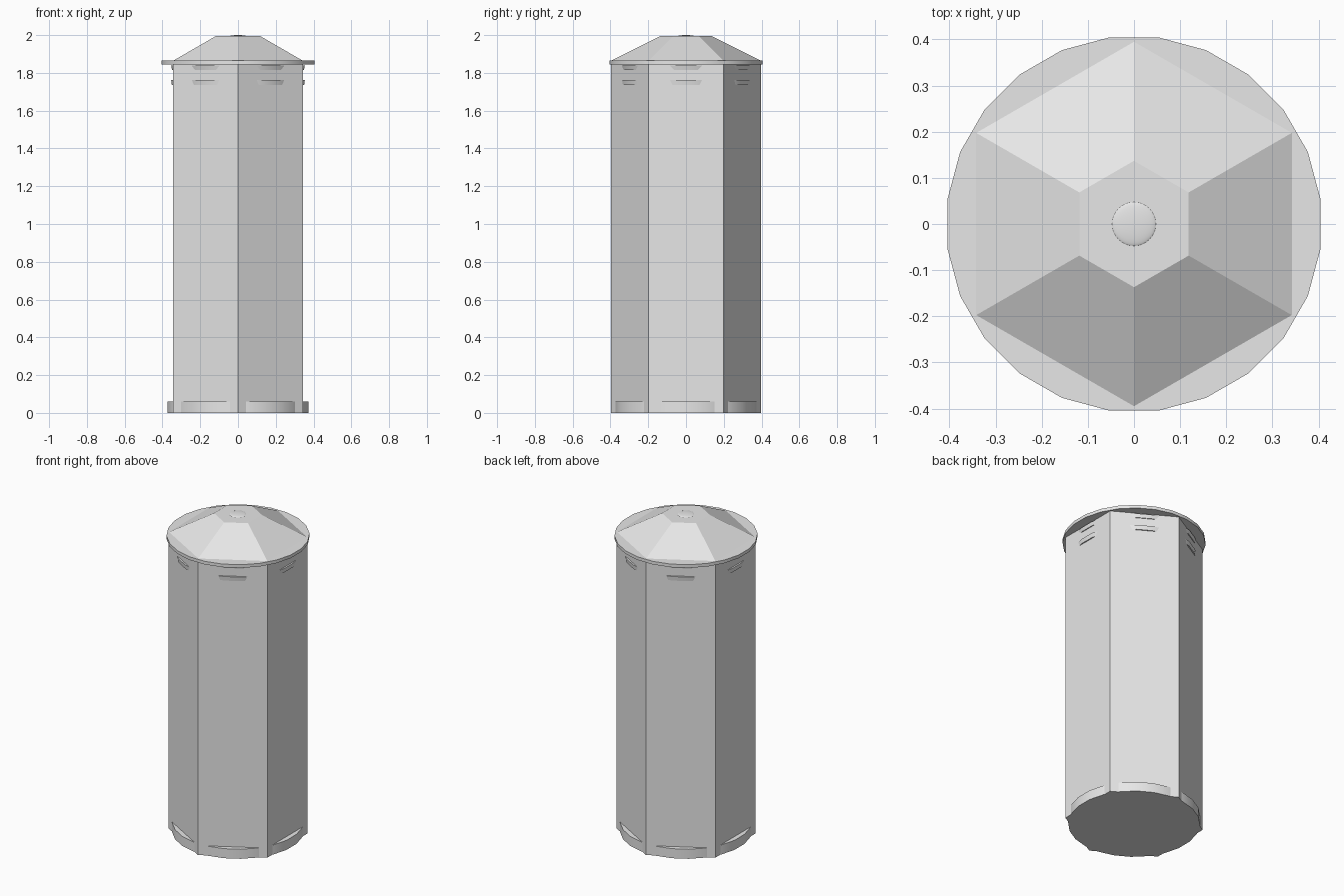
import bpy, math

if "Cube" in bpy.data.objects:
    bpy.data.objects.remove(bpy.data.objects["Cube"])

# Single painted-metal colour
grey = bpy.data.materials.new("light_grey")
grey.diffuse_color = (0.8, 0.8, 0.8, 1)
grey.use_nodes = True
grey.node_tree.nodes["Principled BSDF"].inputs["Base Color"].default_value = grey.diffuse_color


def prism(name, sides, r_low, r_high, z0, z1, turn, smooth=True):
    """Capped prism or frustum between two heights."""
    bpy.ops.mesh.primitive_cone_add(vertices=sides, radius1=r_low, radius2=r_high,
                                    depth=z1 - z0, location=(0, 0, (z0 + z1) / 2),
                                    rotation=(0, 0, math.radians(turn)))
    obj = bpy.context.object
    obj.name = name
    obj.data.materials.append(grey)
    if smooth:
        bpy.ops.object.shade_smooth_by_angle(angle=math.radians(30))
    return obj


# Six-sided body with corners to the front and back
prism("body", 6, 0.397, 0.397, 0, 1.85, 0, smooth=False)

# Round foot that shows through each flat face
prism("base_ring", 24, 0.376, 0.376, 0, 0.06, 7.5)

# Thin louvre discs just breaking through the faces below the lid
prism("lower_louvre", 24, 0.3535, 0.357, 1.736, 1.763, 7.5)
prism("upper_louvre", 24, 0.3515, 0.357, 1.815, 1.838, 7.5)

# Round lid rim
prism("lid_rim", 24, 0.408, 0.408, 1.845, 1.865, 7.5)

# Six-sided sloping roof with a flat top
prism("roof", 6, 0.397, 0.137, 1.864, 1.994, 0, smooth=False)

# Shallow domed cap
bpy.ops.mesh.primitive_uv_sphere_add(segments=32, ring_count=16, radius=1,
                                     location=(0, 0, 1.993))
cap = bpy.context.object
cap.name = "roof_cap"
cap.scale = (0.048, 0.048, 0.007)
cap.data.materials.append(grey)
bpy.ops.object.shade_smooth()
